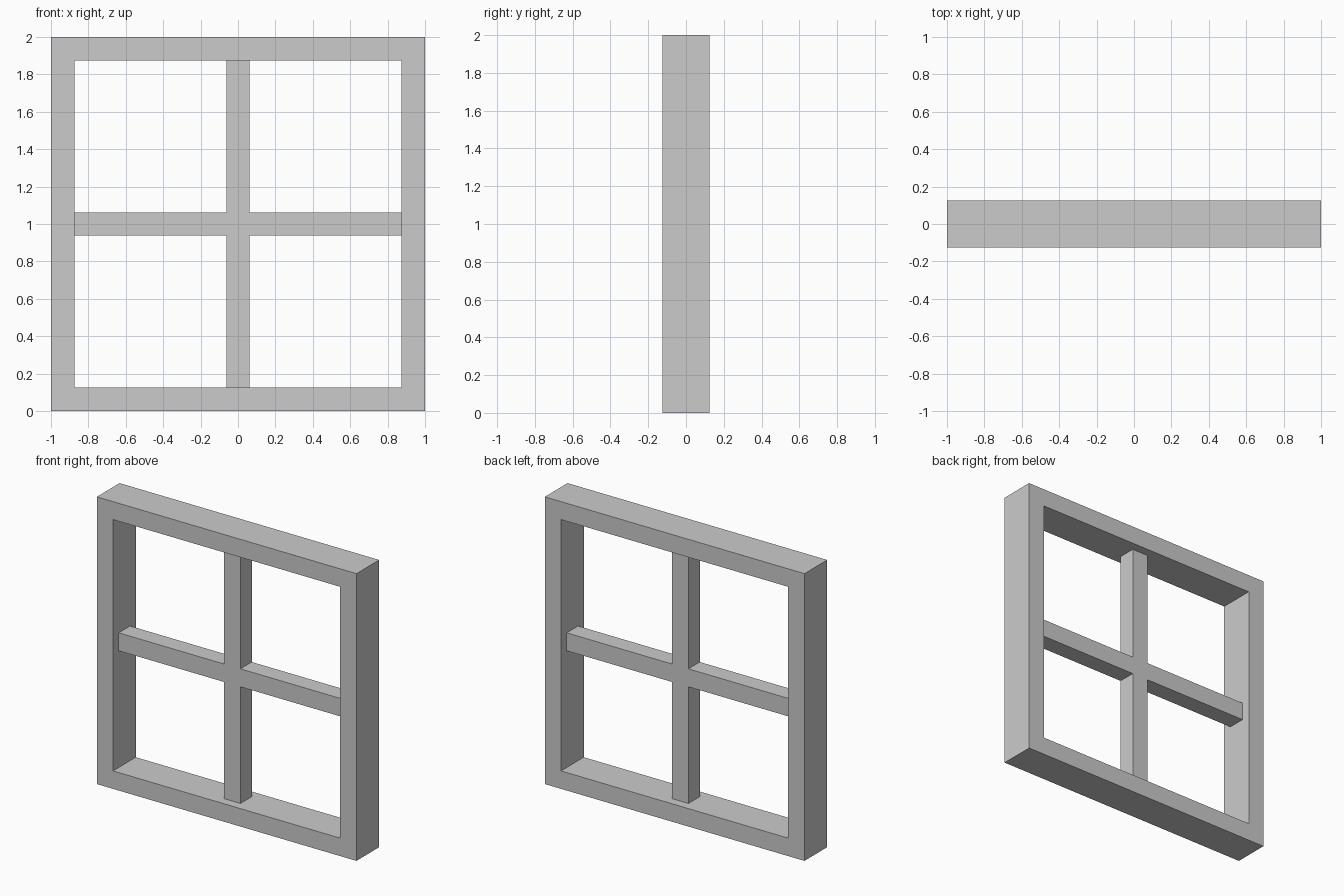
import bpy
import bmesh

if "Cube" in bpy.data.objects:
    bpy.data.objects.remove(bpy.data.objects["Cube"])

HALF = 1.0      # half of the outer width and height
BAR = 0.125     # face width of every bar
CZ = 1.0        # height of the window centre


def prism(name, polygons, depth):
    """Extrude x/z polygons that share corners along y, centred on y = 0."""
    bm = bmesh.new()
    for poly in polygons:
        bm.faces.new([bm.verts.new((x, -depth / 2, CZ + z)) for x, z in poly])
    bmesh.ops.remove_doubles(bm, verts=bm.verts, dist=1e-5)
    ext = bmesh.ops.extrude_face_region(bm, geom=bm.faces[:], use_keep_orig=True)
    moved = [g for g in ext["geom"] if isinstance(g, bmesh.types.BMVert)]
    bmesh.ops.translate(bm, verts=moved, vec=(0, depth, 0))
    bmesh.ops.recalc_face_normals(bm, faces=bm.faces)
    mesh = bpy.data.meshes.new(name)
    bm.to_mesh(mesh)
    bm.free()
    obj = bpy.data.objects.new(name, mesh)
    bpy.context.collection.objects.link(obj)
    return obj


def square(r):
    return [(-r, -r), (r, -r), (r, r), (-r, r)]


# Outer frame: four mitred sides around the opening
outer, inner = square(HALF), square(HALF - BAR)
sides = [(outer[i], outer[(i + 1) % 4], inner[(i + 1) % 4], inner[i]) for i in range(4)]
prism("window_frame", sides, 0.25)

# Thinner crossing bars, one cross-shaped solid set mid-depth
h, r = BAR / 2, HALF - BAR
cross = []
for i in range(4):
    for x, z in ((r, -h), (r, h), (h, h)):
        for _ in range(i):
            x, z = -z, x
        cross.append((x, z))
prism("cross_bars", [cross], 0.125)
